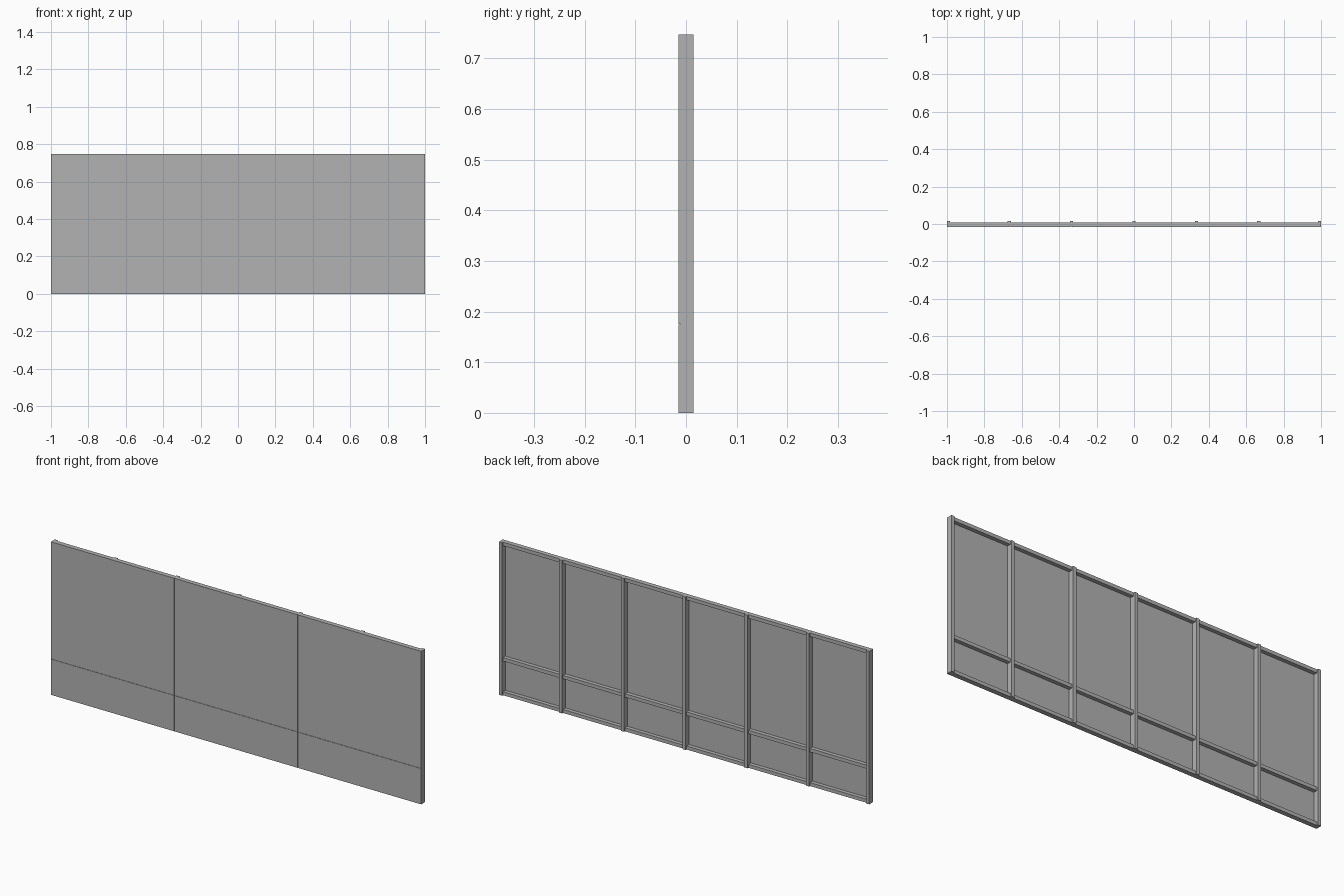
import bpy
import bmesh

cube = bpy.data.objects.get("Cube")
if cube:
    bpy.data.objects.remove(cube, do_unlink=True)

HEIGHT = 0.747
FRONT, SKIN, RAIL, BACK = -0.015, -0.011, 0.008, 0.015
POST = 0.017
BAY = 1 / 3
SEAM = 0.175
GAP = 0.0006

grey = bpy.data.materials.new("plain grey")
grey.use_nodes = True
grey.diffuse_color = (0.45, 0.45, 0.45, 1)
grey.node_tree.nodes["Principled BSDF"].inputs["Base Color"].default_value = grey.diffuse_color


def box(name, xs, ys, zs):
    """Flat-shaded block spanning the given ranges."""
    bm = bmesh.new()
    bmesh.ops.create_cube(bm, size=1)
    for v in bm.verts:
        v.co = [r[0] if c < 0 else r[1] for c, r in zip(v.co, (xs, ys, zs))]
    mesh = bpy.data.meshes.new(name)
    bm.to_mesh(mesh)
    bm.free()
    mesh.materials.append(grey)
    obj = bpy.data.objects.new(name, mesh)
    bpy.context.collection.objects.link(obj)
    return obj


# Front sheets, butted together with hairline seams
edges = [-1, -2 * BAY, -BAY, BAY, 1]
for left, right in zip(edges, edges[1:]):
    x0 = left if left == -1 else left + GAP
    x1 = right if right == 1 else right - GAP
    box("lower_sheet", (x0, x1), (FRONT, SKIN), (0, SEAM - GAP))
    box("upper_sheet", (x0, x1), (FRONT, SKIN), (SEAM + GAP, HEIGHT))

# Upright posts; the outer two sit flush with the panel ends
centres = [-1 + POST / 2] + [i * BAY for i in range(-2, 3)] + [1 - POST / 2]
for x in centres:
    box("post", (x - POST / 2, x + POST / 2), (SKIN, BACK), (0, HEIGHT))

# Horizontal rails between neighbouring posts
rails = {"bottom_rail": POST / 2, "middle_rail": SEAM, "top_rail": HEIGHT - POST / 2}
for a, b in zip(centres, centres[1:]):
    for name, z in rails.items():
        box(name, (a + POST / 2, b - POST / 2), (SKIN, RAIL), (z - POST / 2, z + POST / 2))
